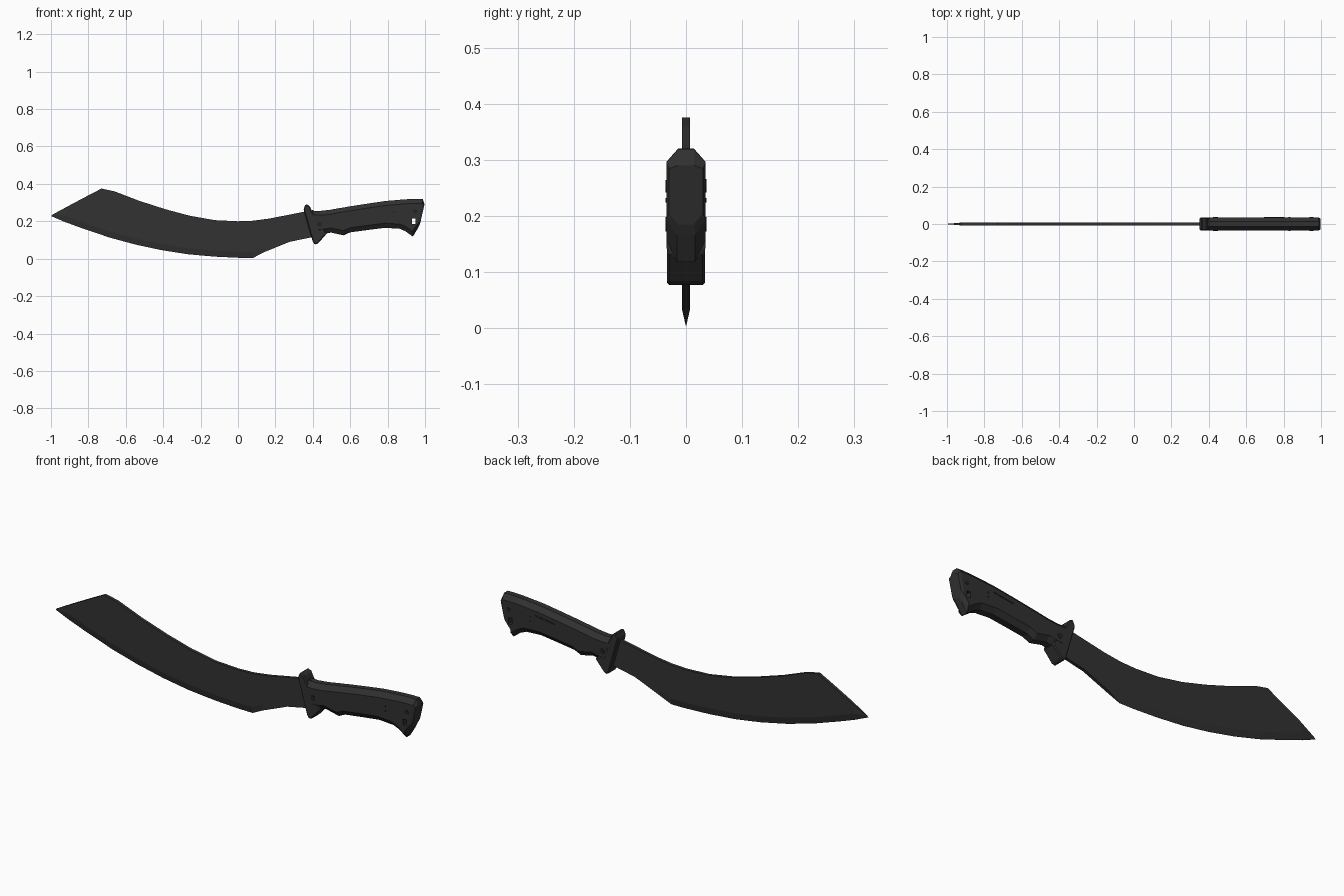
import bpy, bmesh, math
from mathutils import Vector, Matrix

cube = bpy.data.objects.get("Cube")
if cube:
    bpy.data.objects.remove(cube, do_unlink=True)


def material(name, value):
    m = bpy.data.materials.new(name)
    m.use_nodes = True
    color = (value, value, value, 1)
    m.diffuse_color = color
    m.node_tree.nodes["Principled BSDF"].inputs["Base Color"].default_value = color
    return m


STEEL = material("blackened steel", 0.032)
GRIP = material("black grip", 0.03)
DARK = material("dark fittings", 0.016)


def finish(name, bm, mat):
    bmesh.ops.recalc_face_normals(bm, faces=bm.faces)
    mesh = bpy.data.meshes.new(name)
    bm.to_mesh(mesh)
    bm.free()
    mesh.materials.append(mat)
    obj = bpy.data.objects.new(name, mesh)
    bpy.context.collection.objects.link(obj)
    return obj


def loft(name, rings, mat):
    """Skin a closed solid through a list of equal-length rings."""
    bm = bmesh.new()
    loops = [[bm.verts.new(p) for p in ring] for ring in rings]
    n = len(loops[0])
    for a, b in zip(loops, loops[1:]):
        for i in range(n):
            j = (i + 1) % n
            bm.faces.new((a[i], a[j], b[j], b[i]))
    bm.faces.new(loops[0])
    bm.faces.new(loops[-1])
    return finish(name, bm, mat)


def section(top, bottom, steps):
    """Symmetric ring; steps are (distance from top, or from bottom if negative, half width)."""
    top, bottom = Vector((top[0], 0, top[1])), Vector((bottom[0], 0, bottom[1]))
    down = (bottom - top).normalized()
    side = []
    for d, w in steps:
        p = bottom + down * d if d < 0 or (d == 0 and side) else top + down * d
        side.append(Vector((p.x, w, p.z)))
    return side + [Vector((p.x, -p.y, p.z)) for p in reversed(side)]


# Blade: spine and cutting edge paired from the tip to the guard
T = 0.0075
spine = [(-.992, .236), (-.91, .28), (-.82, .328), (-.73, .375), (-.66, .36), (-.53, .31),
         (-.39, .265), (-.26, .23), (-.125, .206), (.0, .2), (.08, .203), (.17, .215), (.40, .26)]
edge = [(-1, .228), (-.93, .198), (-.84, .165), (-.76, .138), (-.69, .114), (-.55, .076),
        (-.41, .046), (-.27, .024), (-.125, .011), (.0, .005), (.08, .004), (.14, .035), (.275, .09)]
rings = []
for i, (s, e) in enumerate(zip(spine, edge)):
    sharp = i < 11
    bevel = 0.004 if i == 0 else 0.032
    rings.append(section(s, e, [(0, T if i else .001), (-bevel, T if i else .001),
                                (0, .0004 if sharp else T)]))
rings.append(section((.42, .25), (.42, .12), [(0, T), (-.032, T), (0, T)]))
loft("blade", rings, STEEL)

# Guard: slanted plate with a lower finger spur
outline = [(.35, .265), (.362, .292), (.383, .283), (.395, .255), (.43, .2),
           (.475, .135), (.427, .08), (.411, .075), (.4, .09)]
bm = bmesh.new()
face = bm.faces.new([bm.verts.new((x, -.034, z)) for x, z in outline])
ext = bmesh.ops.extrude_face_region(bm, geom=[face])
bmesh.ops.translate(bm, vec=(0, .068, 0),
                    verts=[v for v in ext["geom"] if isinstance(v, bmesh.types.BMVert)])
guard = finish("guard", bm, GRIP)
bev = guard.modifiers.new("chamfer", "BEVEL")
bev.width, bev.segments = .005, 1

# Grip: chamfered section following the finger swells
W = 0.035


def grip_ring(top, bottom, low=.025):
    return section(top, bottom, [(0, .014), (.024, W), (-low, W), (0, .016)])


tops = [(.39, .256), (.435, .255), (.49, .261), (.54, .270), (.565, .274), (.6, .28),
        (.69, .294), (.785, .308), (.865, .315), (.905, .318), (.955, .32)]
bottoms = [(.43, .13), (.475, .135), (.497, .14), (.54, .13), (.565, .125), (.6, .141),
           (.69, .153), (.785, .165), (.865, .16), (.895, .147), (.935, .118)]
grip = loft("grip", [grip_ring(a, b) for a, b in zip(tops, bottoms)], GRIP)

# Butt cap closing the rear of the grip
cap = loft("butt_cap", [grip_ring((.955, .32), (.935, .118), .04),
                        grip_ring((.988, .319), (.963, .165), .03),
                        section((.997, .29), (.973, .185), [(0, .014), (.006, .03), (-.02, .03), (0, .014)])],
           GRIP)

# Lanyard hole cut through grip and cap
bm = bmesh.new()
bmesh.ops.create_cube(bm, size=1, matrix=Matrix.LocRotScale(Vector((.94, 0, .2)), None, Vector((.02, .2, .03))))
cutter = finish("hole_cutter", bm, DARK)
cutter.hide_render = True
cutter.hide_viewport = True
for obj in (grip, cap):
    cut = obj.modifiers.new("lanyard_hole", "BOOLEAN")
    cut.object, cut.operation, cut.solver = cutter, "DIFFERENCE", "EXACT"

# Rivets and small pins showing on both sides
for name, x, z, r in (("front_rivet", .435, .185, .013), ("rear_rivet", .948, .253, .011),
                      ("upper_pin", .832, .25, .005), ("lower_pin", .832, .228, .004)):
    bm = bmesh.new()
    bmesh.ops.create_cone(bm, cap_ends=True, segments=12, radius1=r, radius2=r, depth=.073,
                          matrix=Matrix.Translation((x, 0, z)) @ Matrix.Rotation(math.pi / 2, 4, "X"))
    finish(name, bm, DARK)

# Narrow slot inlay on the back of the grip
bm = bmesh.new()
bmesh.ops.create_cube(bm, size=1, matrix=Matrix.LocRotScale(
    Vector((.75, .035, .255)), Matrix.Rotation(-.14, 3, "Y"), Vector((.11, .003, .007))))
finish("slot_inlay", bm, DARK)
